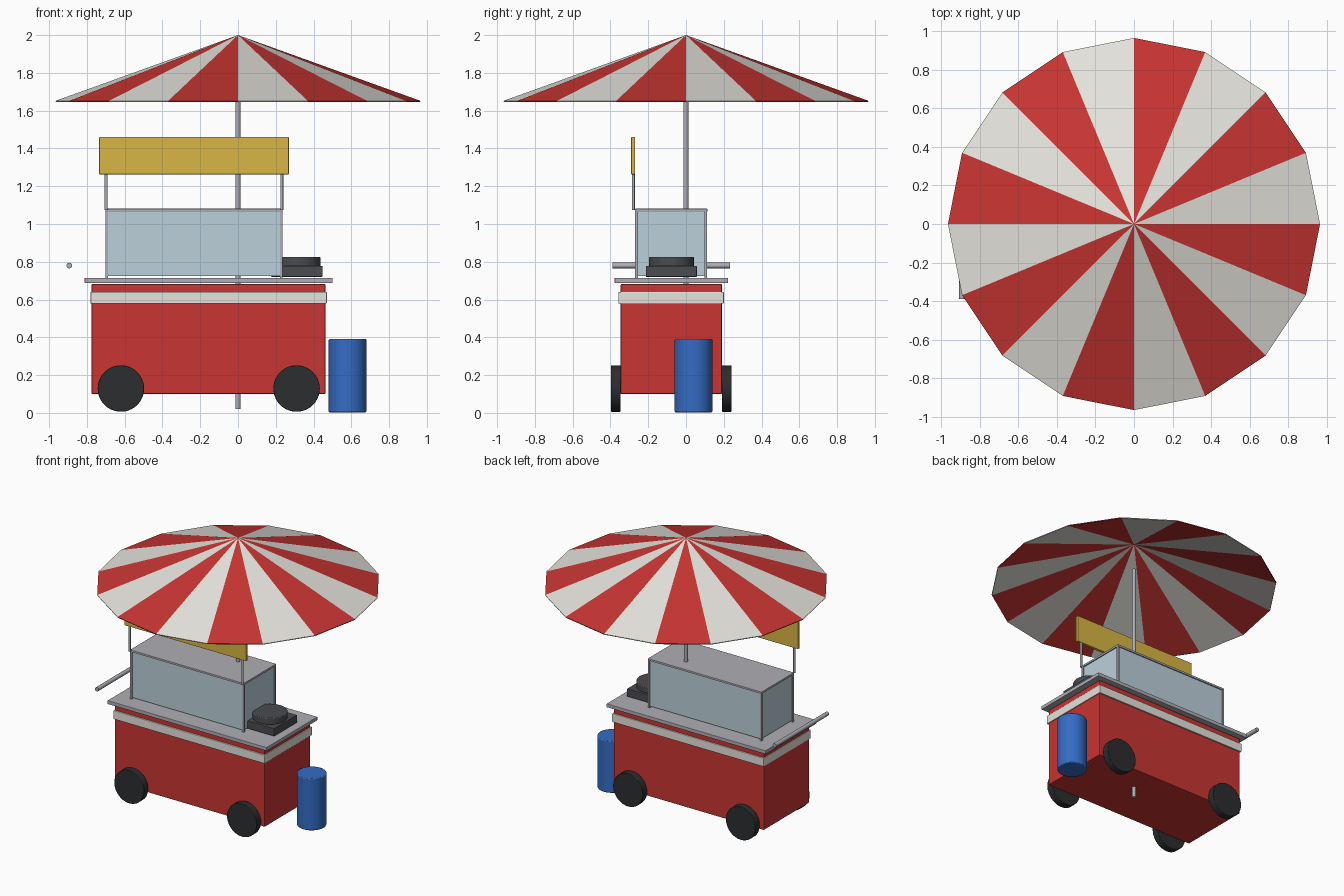
import bpy, bmesh
from math import radians, cos, sin, tau

if "Cube" in bpy.data.objects:
    bpy.data.objects.remove(bpy.data.objects["Cube"])


def mat(name, r, g, b):
    m = bpy.data.materials.new(name)
    m.diffuse_color = (r, g, b, 1)
    m.use_nodes = True
    m.node_tree.nodes["Principled BSDF"].inputs["Base Color"].default_value = m.diffuse_color
    return m


RED = mat("red_paint", 0.58, 0.035, 0.032)
WHITE = mat("off_white", 0.78, 0.77, 0.72)
YELLOW = mat("yellow_board", 0.70, 0.47, 0.06)
GLASS = mat("pale_glass", 0.50, 0.63, 0.70)
BLUE = mat("blue_tank", 0.035, 0.15, 0.55)
RUBBER = mat("black_rubber", 0.025, 0.026, 0.028)
IRON = mat("dark_iron", 0.07, 0.072, 0.08)
STEEL = mat("steel", 0.42, 0.42, 0.46)


def box(name, x, y, z, m, bevel=0.0):
    """Box from (min, max) ranges."""
    bpy.ops.mesh.primitive_cube_add(size=1, location=[(a + b) / 2 for a, b in (x, y, z)])
    o = bpy.context.object
    o.name = name
    o.scale = [b - a for a, b in (x, y, z)]
    bpy.ops.object.transform_apply(location=False, rotation=False, scale=True)
    o.data.materials.append(m)
    if bevel:
        mod = o.modifiers.new("Bevel", "BEVEL")
        mod.width, mod.segments = bevel, 2
    return o


def cyl(name, center, r, length, m, axis="z", sides=32, bevel=0.0):
    rot = (radians(90), 0, 0) if axis == "y" else (0, 0, 0)
    bpy.ops.mesh.primitive_cylinder_add(vertices=sides, radius=r, depth=length,
                                        location=center, rotation=rot)
    o = bpy.context.object
    o.name = name
    o.data.materials.append(m)
    bpy.ops.object.shade_smooth_by_angle(angle=radians(35))
    if bevel:
        mod = o.modifiers.new("Bevel", "BEVEL")
        mod.width, mod.segments, mod.limit_method = bevel, 2, "ANGLE"
    return o


# Cart body, trim band and counter
box("cart_body", (-0.775, 0.463), (-0.346, 0.19), (0.10, 0.682), RED, 0.005)
box("trim_band", (-0.78, 0.47), (-0.358, 0.20), (0.578, 0.641), WHITE, 0.003)
box("counter_top", (-0.812, 0.50), (-0.378, 0.222), (0.688, 0.715), STEEL, 0.003)

# Four wheels
for side, y in (("front", -0.372), ("back", 0.216)):
    for end, x in (("left", -0.62), ("right", 0.31)):
        cyl(f"wheel_{side}_{end}", (x, y, 0.129), 0.123, 0.052, RUBBER, "y", 40, 0.003)

# Glass display case with corner posts and roof plate
box("display_glass", (-0.694, 0.228), (-0.262, 0.105), (0.726, 1.068), GLASS)
box("display_roof", (-0.702, 0.236), (-0.270, 0.113), (1.066, 1.081), STEEL, 0.002)
for side, y in (("front", -0.262), ("back", 0.105)):
    for end, x in (("left", -0.695), ("right", 0.229)):
        box(f"case_post_{side}_{end}", (x - 0.007, x + 0.007), (y - 0.007, y + 0.007),
            (0.714, 1.07), STEEL)

# Sign board on two posts
box("sign_board", (-0.735, 0.269), (-0.290, -0.270), (1.263, 1.461), YELLOW, 0.003)
for end, x in (("left", -0.698), ("right", 0.232)):
    cyl(f"sign_post_{end}", (x, -0.279, 1.18), 0.008, 0.21, STEEL, sides=16)

# Burner and pan
box("burner_base", (0.175, 0.447), (-0.212, 0.057), (0.72, 0.778), IRON, 0.003)
cyl("pan", (0.318, -0.077, 0.80), 0.119, 0.05, IRON, sides=32, bevel=0.006)

# Gas tank and push handle
cyl("gas_tank", (0.58, 0.04, 0.197), 0.10, 0.388, BLUE, sides=40, bevel=0.006)
cyl("push_handle", (-0.893, -0.078, 0.78), 0.015, 0.622, STEEL, "y", 20)

# Parasol pole
cyl("parasol_pole", (0, 0, 0.91), 0.013, 1.78, STEEL, sides=24)

# Striped sixteen-panel canopy, open underneath
N, R = 16, 0.966
bm = bmesh.new()
apex = bm.verts.new((0, 0, 2.0))
rim = [bm.verts.new((R * cos(tau * i / N), R * sin(tau * i / N), 1.652)) for i in range(N)]
for i in range(N):
    bm.faces.new((apex, rim[i], rim[(i + 1) % N])).material_index = i % 2
mesh = bpy.data.meshes.new("parasol_canopy")
bm.to_mesh(mesh)
bm.free()
mesh.materials.append(WHITE)
mesh.materials.append(RED)
canopy = bpy.data.objects.new("parasol_canopy", mesh)
bpy.context.collection.objects.link(canopy)
mod = canopy.modifiers.new("Solidify", "SOLIDIFY")
mod.thickness, mod.offset = 0.006, -1
